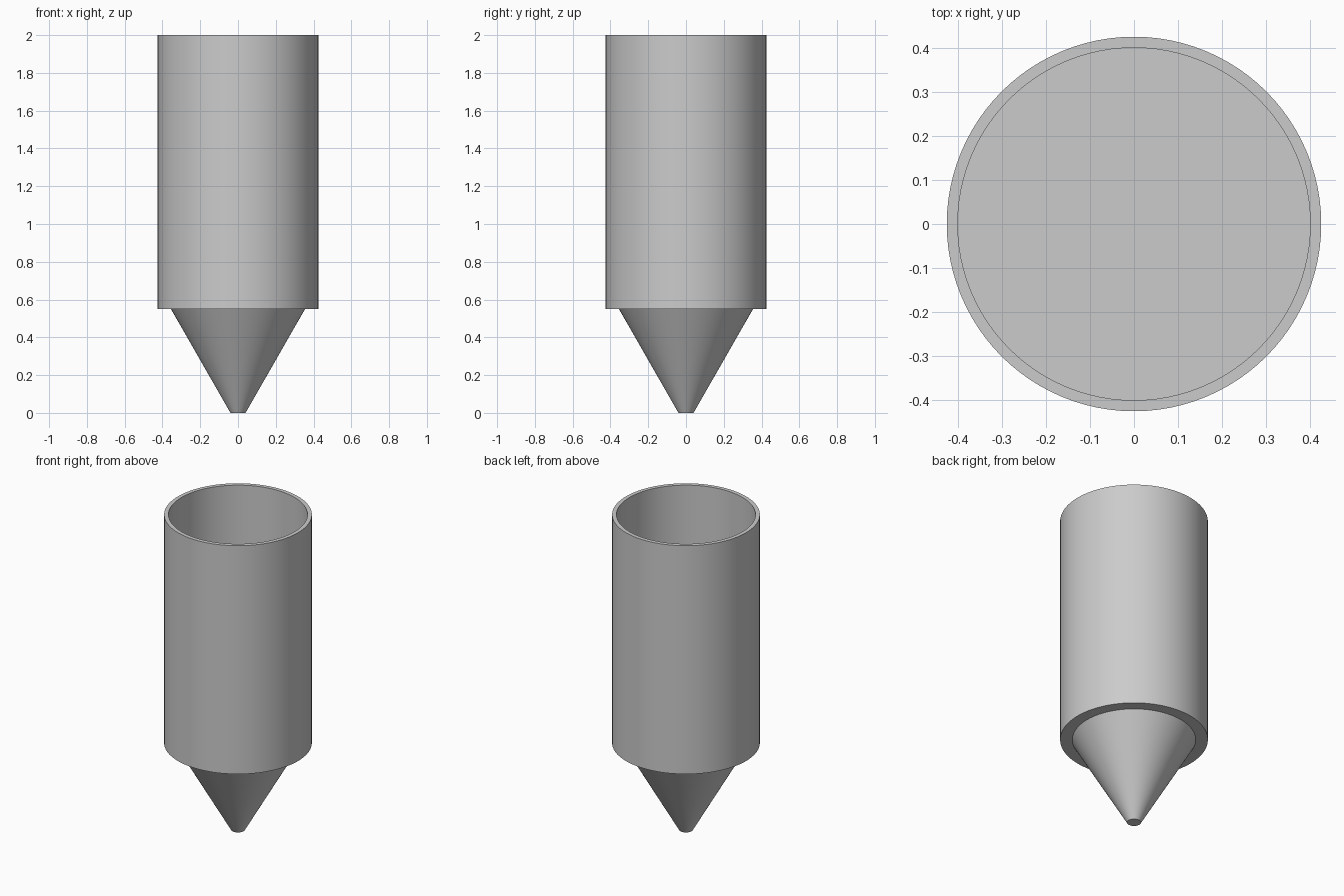
import bpy, bmesh
from math import radians, tau

if "Cube" in bpy.data.objects:
    bpy.data.objects.remove(bpy.data.objects["Cube"], do_unlink=True)

# Single grey material
grey = bpy.data.materials.new("light grey")
grey.use_nodes = True
colour = (0.6, 0.6, 0.6, 1)
grey.diffuse_color = colour
grey.node_tree.nodes["Principled BSDF"].inputs["Base Color"].default_value = colour


def lathe(name, profile, steps=96):
    """Revolve a (radius, height) profile around the z axis."""
    bm = bmesh.new()
    verts = [bm.verts.new((r, 0, z)) for r, z in profile]
    edges = [bm.edges.new(pair) for pair in zip(verts, verts[1:])]
    bmesh.ops.spin(bm, geom=verts + edges, axis=(0, 0, 1), cent=(0, 0, 0),
                   angle=tau, steps=steps, use_merge=True)
    bmesh.ops.remove_doubles(bm, verts=bm.verts, dist=1e-5)
    bmesh.ops.recalc_face_normals(bm, faces=bm.faces)
    mesh = bpy.data.meshes.new(name)
    bm.to_mesh(mesh)
    bm.free()
    mesh.materials.append(grey)
    obj = bpy.data.objects.new(name, mesh)
    bpy.context.collection.objects.link(obj)
    bpy.ops.object.select_all(action="DESELECT")
    obj.select_set(True)
    bpy.context.view_layer.objects.active = obj
    bpy.ops.object.shade_smooth_by_angle(angle=radians(30))
    return obj


# Open cup with a flat floor, stepping in to a blunt cone underneath
outer, inner, neck, tip = 0.425, 0.4, 0.355, 0.04
top, floor, shoulder = 2.0, 0.58, 0.55
lathe("cup_with_cone_tip", [
    (0, floor), (inner, floor), (inner, top), (outer, top),
    (outer, shoulder), (neck, shoulder), (tip, 0), (0, 0),
])
